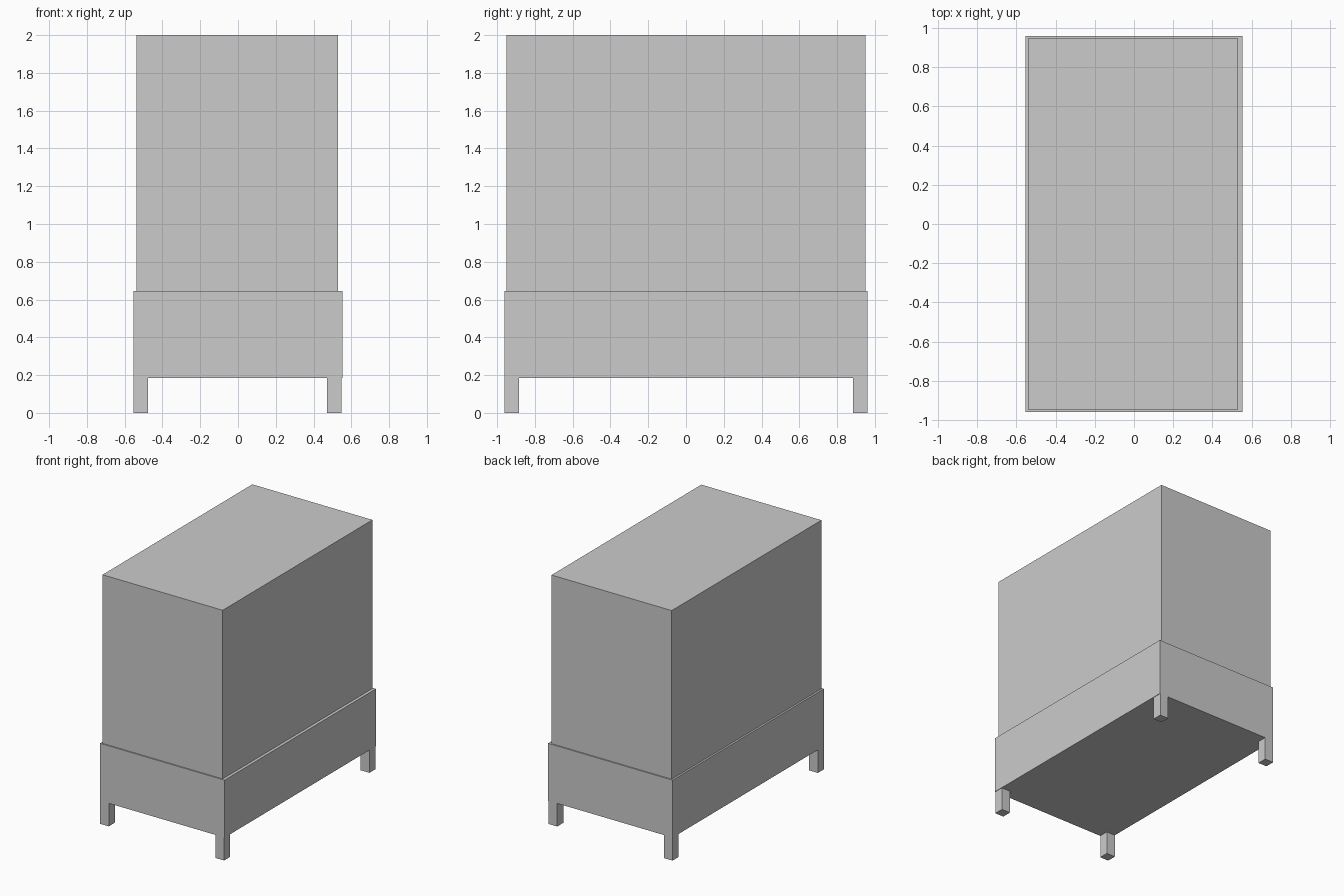
import bpy

if "Cube" in bpy.data.objects:
    bpy.data.objects.remove(bpy.data.objects["Cube"])


def box(name, x0, x1, y0, y1, z0, z1):
    """Axis-aligned box given by its limits."""
    bpy.ops.mesh.primitive_cube_add(
        size=1, location=((x0 + x1) / 2, (y0 + y1) / 2, (z0 + z1) / 2))
    ob = bpy.context.object
    ob.name = name
    ob.scale = (x1 - x0, y1 - y0, z1 - z0)
    bpy.ops.object.transform_apply(location=False, rotation=False, scale=True)
    return ob


# Wide lower body
box("lower_body", -0.553, 0.553, -0.96, 0.96, 0.185, 0.646)

# Tall upper block, set in slightly from the lower body
box("upper_block", -0.538, 0.529, -0.95, 0.95, 0.646, 2.0)

# Four square corner legs, flush with the body corners
leg = 0.077
for side, x in (("left", -0.553), ("right", 0.549 - leg)):
    for end, y in (("front", -0.96), ("back", 0.96 - leg)):
        box(f"{end}_{side}_leg", x, x + leg, y, y + leg, 0.0, 0.185)
